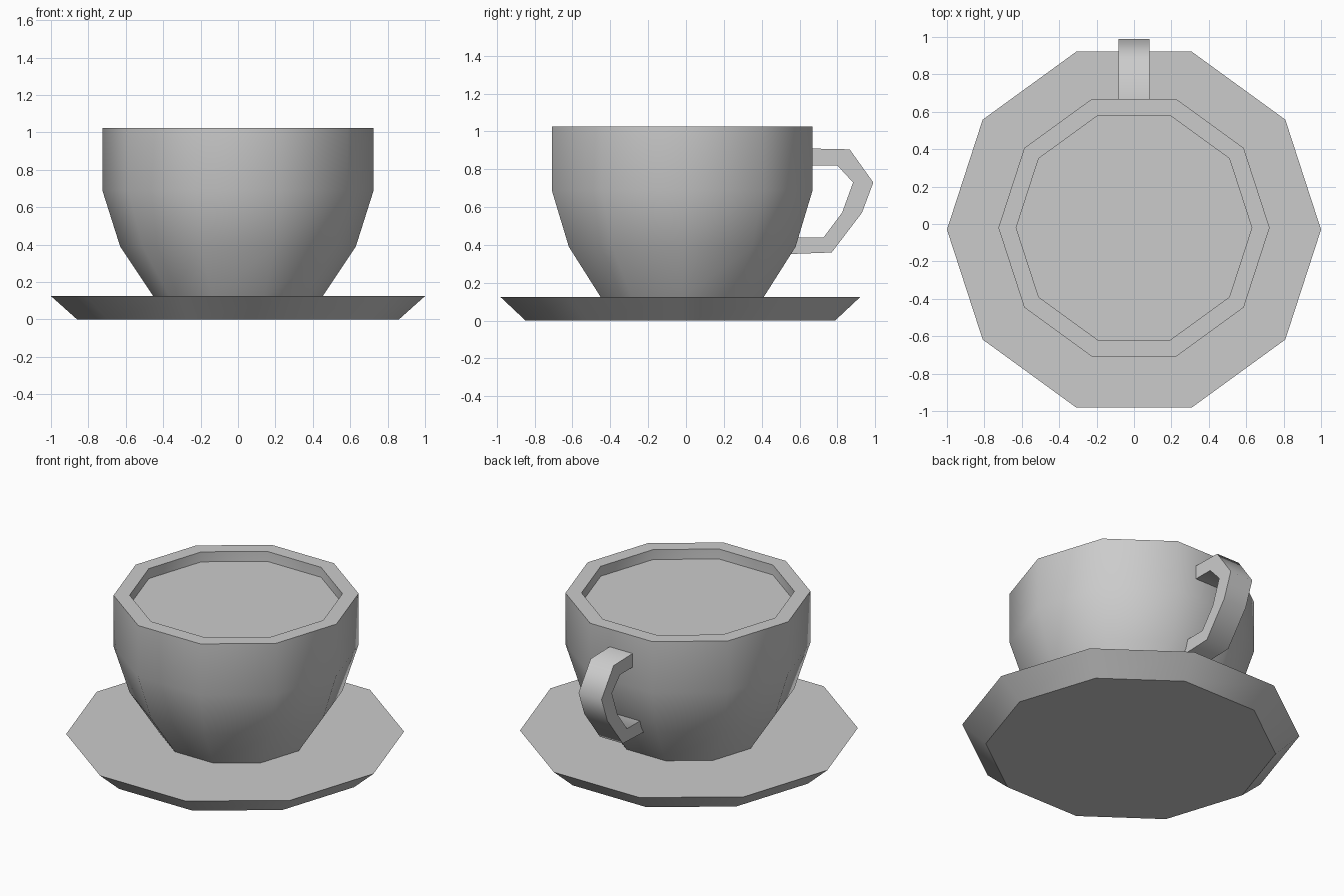
import bpy, bmesh
from math import cos, sin, tau, radians

cube = bpy.data.objects.get("Cube")
if cube:
    bpy.data.objects.remove(cube, do_unlink=True)

SIDES = 10

grey = bpy.data.materials.new("plain grey")
COLOUR = (0.6, 0.6, 0.6, 1)
grey.diffuse_color = COLOUR
grey.use_nodes = True
grey.node_tree.nodes["Principled BSDF"].inputs["Base Color"].default_value = COLOUR


def finish(name, bm, smooth_angle):
    """Turn a bmesh into a shaded object."""
    bmesh.ops.recalc_face_normals(bm, faces=bm.faces)
    mesh = bpy.data.meshes.new(name)
    bm.to_mesh(mesh)
    bm.free()
    mesh.materials.append(grey)
    mesh.shade_smooth()
    mesh.set_sharp_from_angle(angle=radians(smooth_angle))
    obj = bpy.data.objects.new(name, mesh)
    bpy.context.collection.objects.link(obj)
    return obj


def lathe(name, profile, y):
    """Ten-sided turned shape from (radius, z) points, capped at both ends."""
    bm = bmesh.new()
    rings = [[bm.verts.new((r * cos(tau * i / SIDES), y + r * sin(tau * i / SIDES), z))
              for i in range(SIDES)] for r, z in profile]
    for low, high in zip(rings, rings[1:]):
        for i in range(SIDES):
            j = (i + 1) % SIDES
            bm.faces.new((low[i], low[j], high[j], high[i]))
    bm.faces.new(rings[0])
    if len(rings) > 1:
        bm.faces.new(rings[-1])
    return finish(name, bm, 38)


# Saucer
lathe("saucer", [(0.86, 0), (1.0, 0.125)], -0.03)

# Cup: outer wall, rim, then the hollow inside
lathe("cup", [(0.45, 0.12), (0.63, 0.39), (0.725, 0.69), (0.725, 1.025),
              (0.63, 1.025), (0.63, 0.69), (0.54, 0.42), (0.38, 0.2)], -0.02)

# Drink surface just below the rim
lathe("drink", [(0.63, 0.96)], -0.02)

# Handle: a strip between outer and inner outlines, given width along x
outer = [(0.63, 0.91), (0.865, 0.905), (0.99, 0.73), (0.93, 0.57), (0.77, 0.36), (0.5, 0.35)]
inner = [(0.63, 0.82), (0.8, 0.82), (0.883, 0.73), (0.825, 0.57), (0.727, 0.44), (0.5, 0.44)]
bm = bmesh.new()
sections = [[bm.verts.new((x, y, z)) for x, (y, z) in
             ((-0.083, o), (0.083, o), (0.083, i), (-0.083, i))]
            for o, i in zip(outer, inner)]
for a, b in zip(sections, sections[1:]):
    for k in range(4):
        m = (k + 1) % 4
        bm.faces.new((a[k], a[m], b[m], b[k]))
bm.faces.new(sections[0])
bm.faces.new(sections[-1])
finish("handle", bm, 62)
